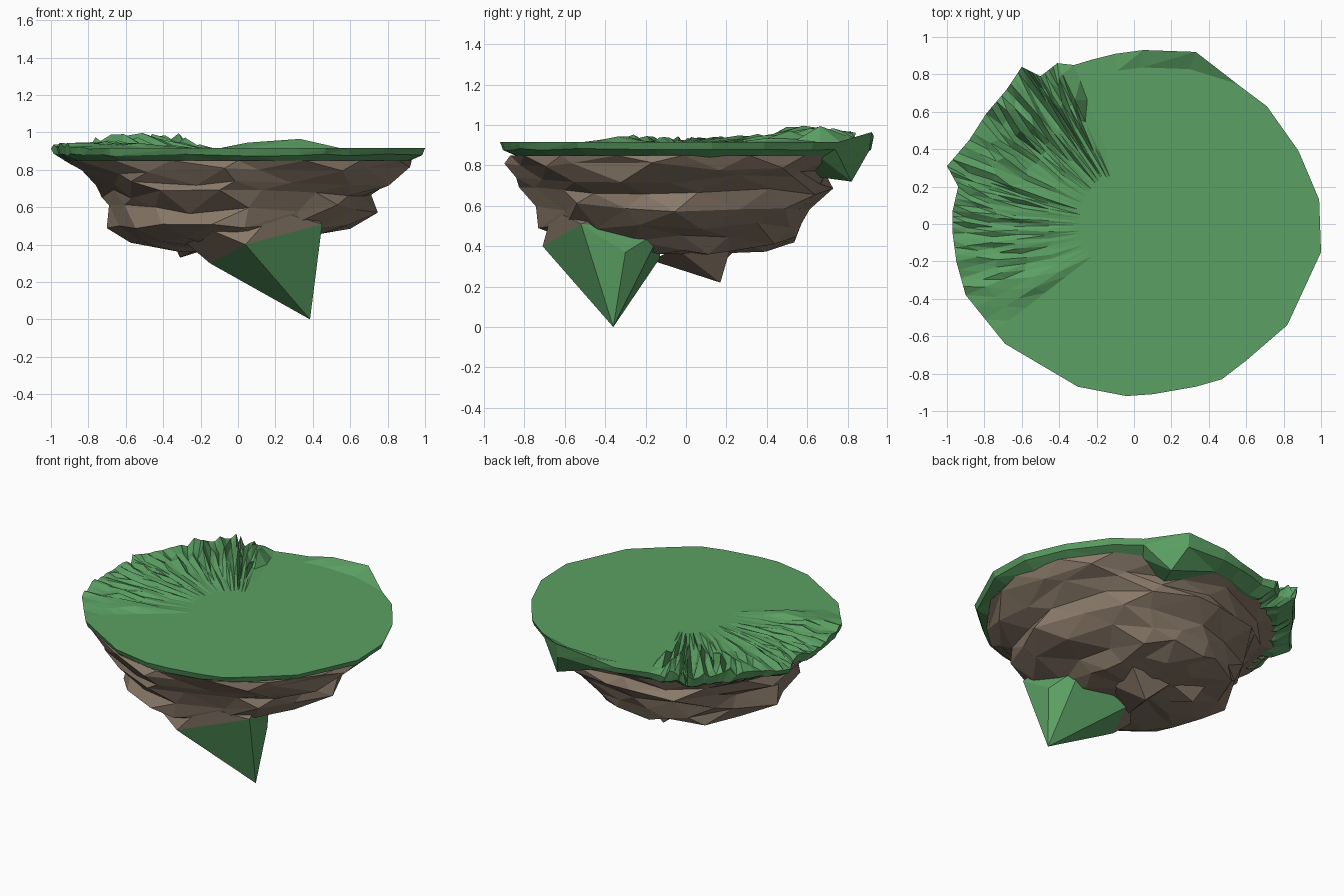
import bpy, bmesh, math, random
from mathutils import Vector

if "Cube" in bpy.data.objects:
    bpy.data.objects.remove(bpy.data.objects["Cube"])

random.seed(7)


def material(name, rgb):
    m = bpy.data.materials.new(name)
    m.diffuse_color = (*rgb, 1)
    m.use_nodes = True
    m.node_tree.nodes["Principled BSDF"].inputs["Base Color"].default_value = m.diffuse_color
    return m


GREEN = material("grass_green", (0.105, 0.35, 0.125))
BROWN = material("rock_brown", (0.25, 0.19, 0.14))


def finish(bm, name, mat):
    bmesh.ops.recalc_face_normals(bm, faces=bm.faces[:])
    me = bpy.data.meshes.new(name)
    bm.to_mesh(me)
    bm.free()
    me.materials.append(mat)
    ob = bpy.data.objects.new(name, me)
    bpy.context.collection.objects.link(ob)
    return ob


def hull(name, mat, points):
    """Faceted chunk wrapped around a few corner points."""
    bm = bmesh.new()
    for co in points:
        bm.verts.new(co)
    bmesh.ops.convex_hull(bm, input=bm.verts[:])
    loose = [v for v in bm.verts if not v.link_faces]
    bmesh.ops.delete(bm, geom=loose, context='VERTS')
    return finish(bm, name, mat)


def bridge(bm, a, b, flip=False):
    """Triangulated band between two closed rings of equal count."""
    n = len(a)
    for i in range(n):
        j = (i + 1) % n
        if flip:
            bm.faces.new((a[i], a[j], b[j]))
            bm.faces.new((a[i], b[j], b[i]))
        else:
            bm.faces.new((a[i], a[j], b[i]))
            bm.faces.new((a[j], b[j], b[i]))


def fan(bm, ring, co):
    c = bm.verts.new(co)
    for i in range(len(ring)):
        bm.faces.new((ring[i], ring[(i + 1) % len(ring)], c))


# Plan outline of the turf, anticlockwise from the right
OUTLINE = [(1, -.15), (.99, .13), (.88, .39), (.71, .63), (.55, .75), (.33, .92),
           (.05, .93), (-.1, .91), (-.22, .88), (-.32, .85), (-.41, .86), (-.5, .79),
           (-.6, .84), (-.68, .72), (-.79, .59), (-.88, .45), (-1, .31), (-.94, .2),
           (-.97, .07), (-.97, -.05), (-.95, -.2), (-.9, -.38), (-.69, -.64),
           (-.3, -.87), (-.04, -.92), (.1, -.91), (.33, -.87), (.47, -.83),
           (.6, -.73), (.82, -.54)]


def roughness(x, y):
    """How tall the ragged turf stands at an angle: strongest at back left."""
    a = math.degrees(math.atan2(y, x)) % 360
    if 112 < a < 142:
        return .08
    if 142 <= a < 215:
        return .04
    return 0


# Turf: flat disc with a ragged left sector, then a rim tucked under
bm = bmesh.new()
rim = []
for i, p in enumerate(OUTLINE):
    q = OUTLINE[(i + 1) % len(OUTLINE)]
    steps = 4 if roughness(*p) else 1
    for k in range(steps):
        t = k / steps
        rim.append(Vector((p[0] + (q[0] - p[0]) * t, p[1] + (q[1] - p[1]) * t)))

rings = []
for f in (.3, .48, .64, .78, .9, 1):
    ring = []
    for p in rim:
        h, s = roughness(*p), f
        z = .915
        if h and f > .3:
            grow = (f - .3) / .5 if f < .8 else 1 - (f - .8) * 1.6
            z += h * grow * random.uniform(-.15, 1.1)
            s *= random.uniform(.96, 1.04) if f < 1 else 1
        elif f == 1 and 0 < p.x < .4 and p.y > .8:
            z = .965 if p.x > .2 else .945
        ring.append(bm.verts.new((p.x * s, p.y * s, z)))
    rings.append(ring)
fan(bm, rings[0], (0, 0, .915))
for a, b in zip(rings, rings[1:]):
    bridge(bm, a, b)
lip = [bm.verts.new((p.x * .985, p.y * .985, .88 + random.uniform(-.008, .008))) for p in rim]
under = [bm.verts.new((p.x * .89, p.y * .89, .832 + random.uniform(-.012, .012))) for p in rim]
for p, v in zip(rim, under):        # hanging flap at the back
    if abs(p.x - .33) < .02 and p.y > .8:
        v.co = (.39, .82, .72)
bridge(bm, rings[-1], lip)
bridge(bm, lip, under, True)
fan(bm, under, (0, 0, .83))
finish(bm, "grass_top", GREEN)

# Rock: stacked jagged rings given as x min, x max, y min, y max, z
LAYERS = [(-.93, .93, -.87, .84, .85), (-.84, .89, -.87, .76, .79),
          (-.77, .82, -.80, .72, .73), (-.70, .73, -.79, .75, .67),
          (-.67, .71, -.71, .64, .59), (-.67, .58, -.71, .60, .50),
          (-.55, .42, -.58, .57, .43), (-.34, .32, -.33, .40, .38)]
SIDES = 16
bm = bmesh.new()
rings = []
for i, (x0, x1, y0, y1, z) in enumerate(LAYERS):
    ring = []
    j = 0 if i == 0 else 1
    for k in range(SIDES):
        a = 2 * math.pi * (k + .5 * (i % 2) + j * random.uniform(-.25, .25)) / SIDES
        r = 1 + j * random.uniform(-.06, .06)
        ring.append(bm.verts.new(((x0 + x1) / 2 + (x1 - x0) / 2 * r * math.cos(a),
                                  (y0 + y1) / 2 + (y1 - y0) / 2 * r * math.sin(a),
                                  z + j * random.uniform(-.025, .025))))
    rings.append(ring)
fan(bm, rings[0], (0, 0, .85))
for i, (a, b) in enumerate(zip(rings, rings[1:])):
    bridge(bm, a, b, i % 2 == 1)
fan(bm, rings[-1], (0, .05, .36))
finish(bm, "rock_base", BROWN)

# Corners where the green spike meets the rock
ROOT = [(.45, -.52, .51), (.04, -.71, .40), (.32, -.12, .48),
        (-.15, -.38, .30), (.43, -.30, .37), (-.05, -.13, .34)]

# Rock shoulder that carries the spike
hull("rock_shoulder", BROWN, ROOT[:4] + [ROOT[5], (-.35, -.35, .47), (-.2, -.62, .50),
                                         (.2, -.66, .58), (.4, -.3, .6), (0, -.2, .6)])

# Small knobs on the underside
hull("rock_knob_centre", BROWN, [(.05, .17, .22), (-.02, .02, .27), (.2, .22, .39),
                                 (-.12, .2, .38), (.15, -.05, .39), (-.1, -.17, .33)])
hull("rock_knob_left", BROWN, [(-.31, .19, .33), (-.34, .3, .43), (-.36, .05, .44),
                               (-.15, .2, .38), (-.2, .0, .38)])

# Green crystal-like spike hanging under the front right
hull("hanging_spike", GREEN, [(.385, -.36, 0)] + ROOT)
